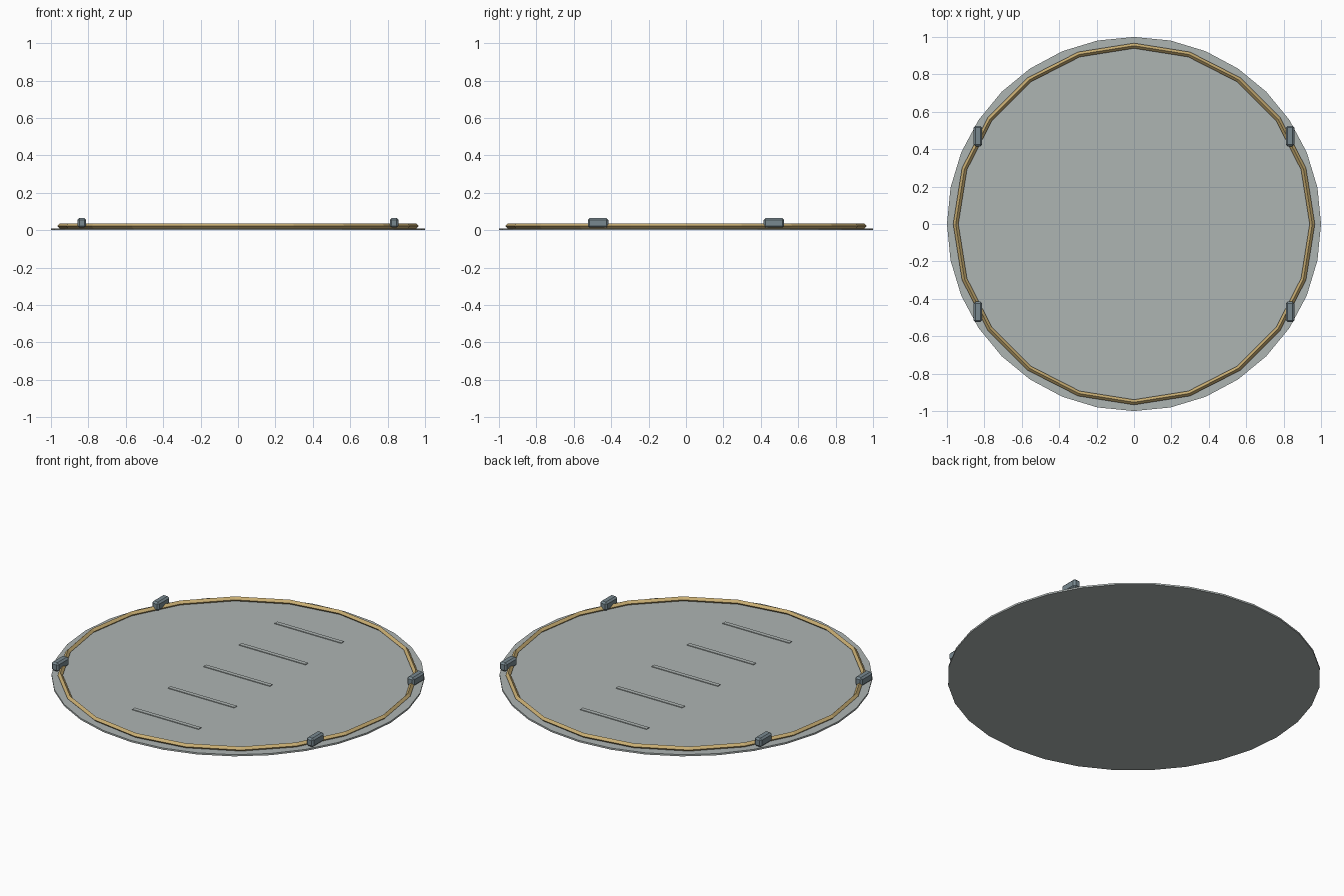
import bpy
import math

cube = bpy.data.objects.get("Cube")
if cube:
    bpy.data.objects.remove(cube, do_unlink=True)


def material(name, rgb):
    m = bpy.data.materials.new(name)
    m.use_nodes = True
    m.diffuse_color = (*rgb, 1)
    m.node_tree.nodes["Principled BSDF"].inputs["Base Color"].default_value = (*rgb, 1)
    return m


plate_grey = material("plate grey", (0.42, 0.46, 0.45))
brass = material("brass", (0.58, 0.42, 0.17))
slate = material("slate", (0.19, 0.25, 0.28))


def finish(name, mat):
    ob = bpy.context.object
    ob.name = name
    ob.data.materials.append(mat)
    return ob


def box(name, centre, size, mat, bevel=0):
    bpy.ops.mesh.primitive_cube_add(size=1, location=centre)
    ob = finish(name, mat)
    ob.scale = size
    bpy.ops.object.transform_apply(location=False, rotation=False, scale=True)
    if bevel:
        mod = ob.modifiers.new("chamfer", "BEVEL")
        mod.width = bevel
        mod.segments = 1
    return ob


# Thin round base plate
bpy.ops.mesh.primitive_cylinder_add(vertices=32, radius=1, depth=0.01, location=(0, 0, 0.005))
finish("base_plate", plate_grey)

# Faceted rim ring with a diamond section
bpy.ops.mesh.primitive_torus_add(major_segments=20, minor_segments=4, major_radius=0.953,
                                 minor_radius=0.014, location=(0, 0, 0.022))
finish("rim_ring", brass)

# Raised slats across the middle
for i in range(-2, 3):
    box(f"slat_{i + 3}", (0, i / 3, 0.01), (0.435, 0.025, 0.008), plate_grey)

# Four chamfered clips holding the ring
for x, side in ((-1, "right"), (1, "left")):
    for y, end in ((-1, "front"), (1, "back")):
        box(f"clip_{end}_{side}", (x * 0.835, y * 0.47, 0.039),
            (0.046, 0.11, 0.052), slate, 0.01)
